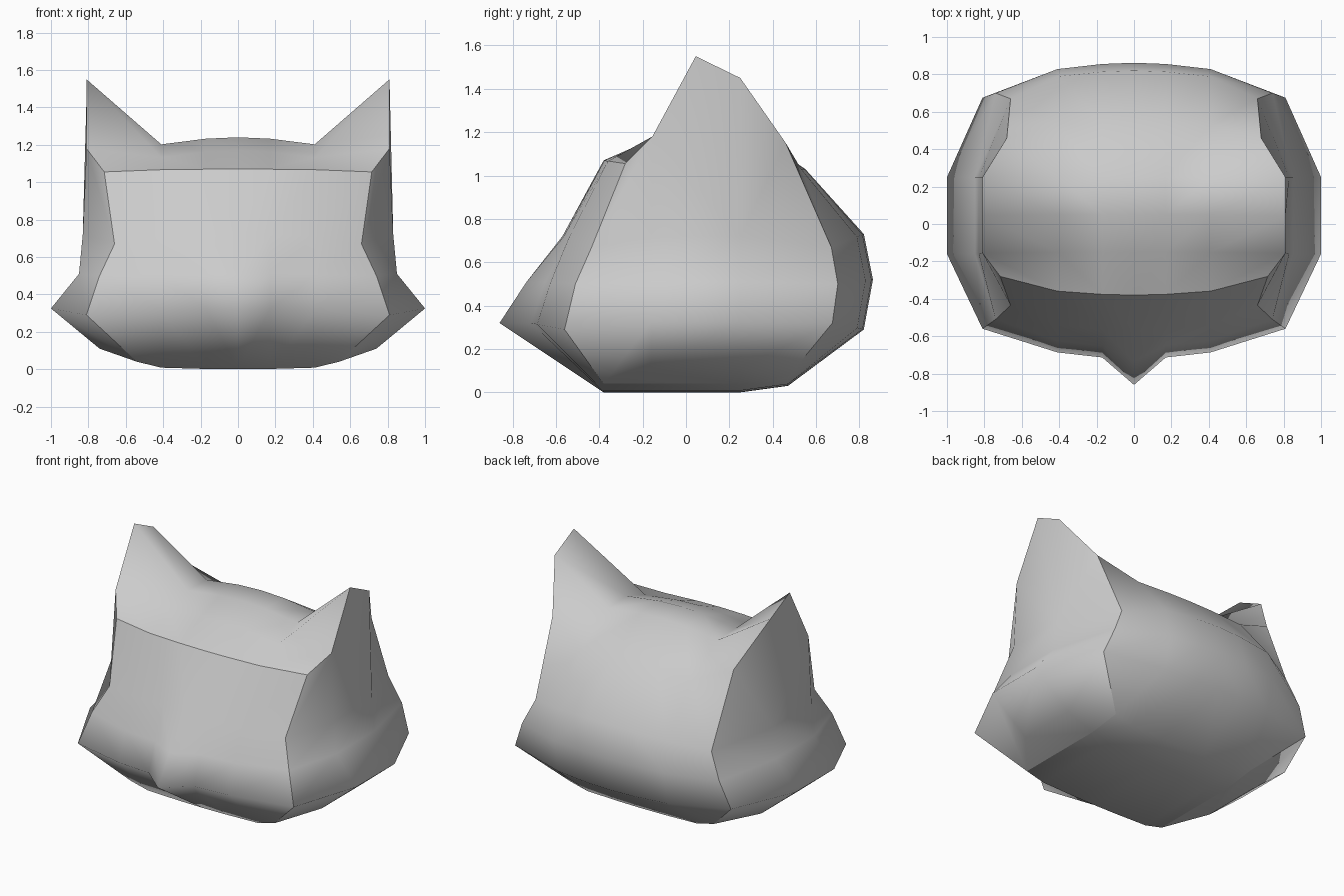
import bpy, bmesh

if "Cube" in bpy.data.objects:
    bpy.data.objects.remove(bpy.data.objects["Cube"])

# Lengthwise loop around the head: centre (y, z), side corner (x, y, z)
ROWS = [
    ((-.38, 0), (.54, -.38, .04)),       # 0 chin
    ((-.72, .32), (.81, -.56, .29)),     # 1 muzzle
    ((-.655, .51), (.74, -.51, .5)),     # 2
    ((-.57, .72), (.66, -.435, .67)),    # 3 eyes
    ((-.38, 1.07), (.715, -.28, 1.055)), # 4 brow
    ((-.15, 1.17), (.81, -.155, 1.18)),  # 5 ear front
    ((.05, 1.24), (.81, .045, 1.55)),    # 6 ear tip
    ((.25, 1.235), (.81, .25, 1.45)),    # 7 ear back
    ((.55, 1.03), (.68, .46, 1.15)),     # 8 back of the crown
    ((.82, .73), (.66, .67, .67)),       # 9
    ((.862, .52), (.74, .7, .5)),        # 10
    ((.82, .29), (.81, .675, .32)),      # 11
    ((.47, .03), (.54, .47, .07)),       # 12 underside
    ((.25, 0), (.54, .25, .04)),         # 13
]
NOSE_PULL = {1: .14, 2: .08}
EAR_ROWS = (5, 6, 7)
# Cheek columns at y = -0.16 and 0.25: (x, z) from jaw up to the ear base
CHEEK = [(.74, .11), (1.0, .325), (.85, .51), (.83, .72)]

bm = bmesh.new()

# Front, crown, back and underside as one closed band (right half)
band = []
for i, ((y, z), (cx, cy, cz)) in enumerate(ROWS):
    low = z - .18 if i in EAR_ROWS else cz
    row = [bm.verts.new((0, y - NOSE_PULL.get(i, 0), z))]
    for x, f in ((.17, .04), (.41, .21)):
        fz = f if i != 8 else 0
        row.append(bm.verts.new((x, y + (cy - y) * f, z + (low - z) * fz)))
    row.append(bm.verts.new((cx, cy, cz)))
    band.append(row)
n = len(band)
for i in range(n):
    a, b = band[i], band[(i + 1) % n]
    for k in range(3):
        bm.faces.new((a[k], a[k + 1], b[k + 1], b[k]))

# Side of the head: cheek columns joined to the corner loop
corner = [r[3] for r in band]
front = [bm.verts.new((x, -.16, z)) for x, z in CHEEK]
back = [bm.verts.new((x, .25, z)) for x, z in CHEEK]
for k in range(3):
    bm.faces.new((corner[k], front[k], front[k + 1], corner[k + 1]))
    bm.faces.new((front[k], back[k], back[k + 1], front[k + 1]))
    bm.faces.new((back[k], corner[12 - k], corner[11 - k], back[k + 1]))
bm.faces.new((corner[3], front[3], corner[5], corner[4]))
bm.faces.new((front[3], back[3], corner[7], corner[6], corner[5]))
bm.faces.new((back[3], corner[9], corner[8], corner[7]))
bm.faces.new((corner[0], corner[13], corner[12], back[0], front[0]))

# Smooth shading with creases along the side corners and the brow
for f in bm.faces:
    f.smooth = True
crease = [(corner[i], corner[(i + 1) % n]) for i in range(n)]
crease += [(band[4][k], band[4][k + 1]) for k in range(3)]
for pair in crease:
    e = bm.edges.get(pair)
    if e:
        e.smooth = False

# Mirror to the left half
mirrored = bmesh.ops.duplicate(bm, geom=bm.verts[:] + bm.edges[:] + bm.faces[:])["geom"]
for v in mirrored:
    if isinstance(v, bmesh.types.BMVert):
        v.co.x = -v.co.x
bmesh.ops.remove_doubles(bm, verts=bm.verts[:], dist=.0005)
bmesh.ops.recalc_face_normals(bm, faces=bm.faces[:])

mesh = bpy.data.meshes.new("cat_head")
bm.to_mesh(mesh)
bm.free()
head = bpy.data.objects.new("cat_head", mesh)
bpy.context.collection.objects.link(head)
